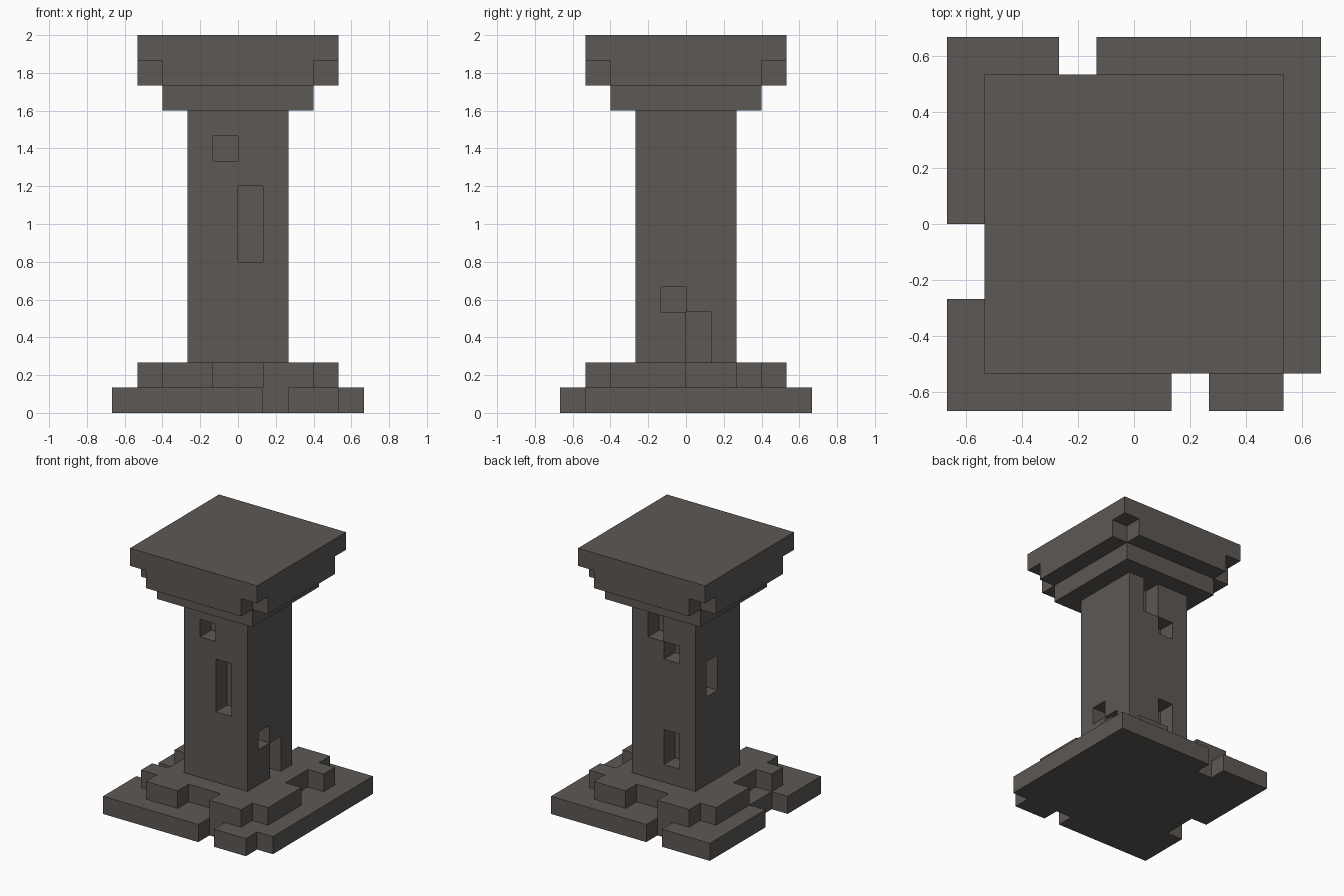
import bpy
import bmesh

cube = bpy.data.objects.get("Cube")
if cube:
    bpy.data.objects.remove(cube, do_unlink=True)

U = 2 / 15      # one building block; the pillar is 15 blocks tall

stone = bpy.data.materials.new("dark_stone")
stone.use_nodes = True
colour = (0.107, 0.098, 0.089, 1)
stone.diffuse_color = colour
bsdf = stone.node_tree.nodes["Principled BSDF"]
bsdf.inputs["Base Color"].default_value = colour
bsdf.inputs["Roughness"].default_value = 0.9


def add_prism(bm, outline, z0, z1):
    """Extrude a counter-clockwise plan outline, all in block units."""
    face = bm.faces.new([bm.verts.new((x * U, y * U, z0 * U)) for x, y in outline])
    top = bmesh.ops.extrude_face_region(bm, geom=[face], use_keep_orig=True)
    verts = [g for g in top["geom"] if isinstance(g, bmesh.types.BMVert)]
    bmesh.ops.translate(bm, verts=verts, vec=(0, 0, (z1 - z0) * U))


def make_part(name, prisms):
    bm = bmesh.new()
    for outline, z0, z1 in prisms:
        add_prism(bm, outline, z0, z1)
    bmesh.ops.recalc_face_normals(bm, faces=bm.faces)
    mesh = bpy.data.meshes.new(name)
    bm.to_mesh(mesh)
    bm.free()
    mesh.materials.append(stone)
    obj = bpy.data.objects.new(name, mesh)
    bpy.context.collection.objects.link(obj)
    return obj


def rect(x0, x1, y0, y1):
    return [(x0, y0), (x1, y0), (x1, y1), (x0, y1)]


def square(r):
    return rect(-r, r, -r, r)


def half_turn(points):
    return points + [(-x, -y) for x, y in points]


# Broken bottom slab
make_part("base_slab", [([
    (-5, -5), (1, -5), (1, -4), (2, -4), (2, -5), (4, -5), (4, -4), (5, -4),
    (5, 5), (-1, 5), (-1, 4), (-2, 4), (-2, 5), (-5, 5),
    (-5, 0), (-4, 0), (-4, -2), (-5, -2)], 0, 1)])

# Notched second step
make_part("base_step", [(half_turn([
    (-3, -3), (-3, -4), (-1, -4), (-1, -3), (1, -3), (1, -4), (3, -4), (3, -3),
    (4, -3), (4, 0), (3, 0), (3, 2), (4, 2), (4, 3)]), 1, 2)])

# Shaft with missing blocks
shaft = make_part("shaft", [(square(2), 2, 12)])
E = 0.005       # keeps neighbouring recesses from touching
IN, OUT = 1, 2.5
recesses = []
for a, z0, z1 in [(-1, 10, 11), (0, 6, 9)]:                    # front
    recesses.append((rect(a + E, a + 1 - E, -OUT, -IN), z0, z1))
for a, z0, z1 in [(-1, 4, 5), (0, 1.5, 4)]:                    # right of front view
    recesses.append((rect(IN, OUT, a + E, a + 1 - E), z0, z1))
for a, z0, z1 in [(0, 10, 12.5), (-1, 9, 10), (-1, 3, 5)]:     # back
    recesses.append((rect(a + E, a + 1 - E, IN, OUT), z0, z1))
recesses.append((rect(-OUT, -IN, E, 1 - E), 7, 9))             # left of front view
cutter = make_part("recess_cutter", recesses)
cutter.hide_render = True

cut = shaft.modifiers.new("recesses", "BOOLEAN")
cut.operation = "DIFFERENCE"
cut.solver = "EXACT"
cut.object = cutter
bpy.context.view_layer.objects.active = shaft
bpy.ops.object.modifier_apply(modifier=cut.name)
bpy.data.objects.remove(cutter, do_unlink=True)

# Stepped capital
make_part("capital_neck", [(square(3), 12, 13)])
make_part("capital_step", [(half_turn([
    (-3, -3), (-3, -4), (3, -4), (3, -3), (4, -3), (4, 3)]), 13, 14)])
make_part("capital_slab", [(square(4), 14, 15)])
